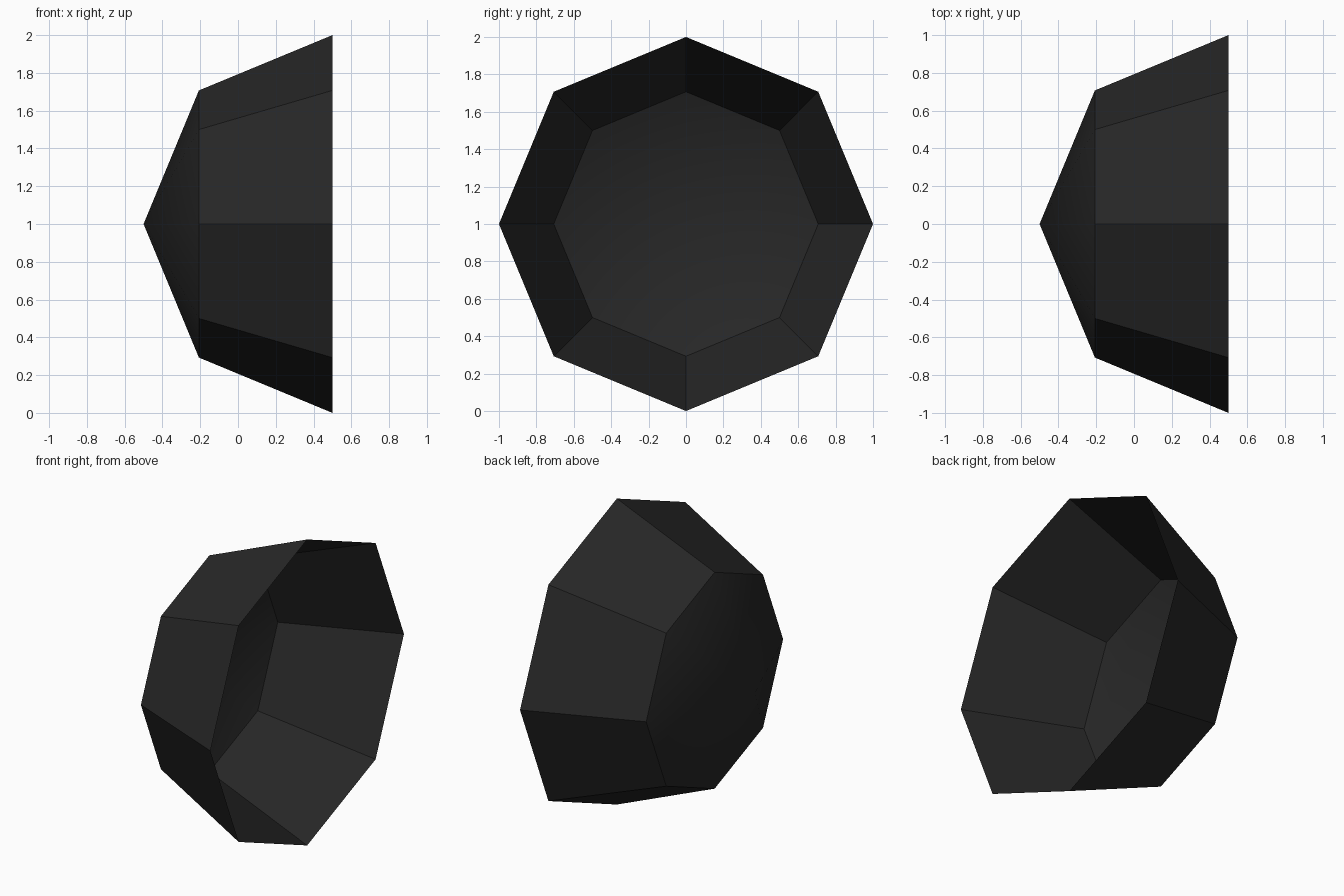
import bpy, bmesh, math
from mathutils import Matrix

cube = bpy.data.objects.get("Cube")
if cube:
    bpy.data.objects.remove(cube, do_unlink=True)

# Charcoal material
color = (0.02, 0.02, 0.02, 1)
mat = bpy.data.materials.new("charcoal")
mat.use_nodes = True
mat.diffuse_color = color
mat.node_tree.nodes["Principled BSDF"].inputs["Base Color"].default_value = color

# Open bowl: half of an eight-sided sphere, pole towards -x, rim towards +x
bm = bmesh.new()
bmesh.ops.create_uvsphere(bm, u_segments=8, v_segments=4, radius=1)
lower = [v for v in bm.verts if v.co.z < -0.01]
bmesh.ops.delete(bm, geom=lower, context='VERTS')
place = Matrix.Translation((0.5, 0, 1)) @ Matrix.Rotation(-math.pi / 2, 4, 'Y')
bmesh.ops.transform(bm, matrix=place, verts=bm.verts)

mesh = bpy.data.meshes.new("bowl_shell")
bm.to_mesh(mesh)
bm.free()
mesh.materials.append(mat)
bowl = bpy.data.objects.new("bowl_shell", mesh)
bpy.context.collection.objects.link(bowl)

# Smooth end cap, crisp side panels
bpy.ops.object.select_all(action='DESELECT')
bowl.select_set(True)
bpy.context.view_layer.objects.active = bowl
bpy.ops.object.shade_smooth_by_angle(angle=math.radians(30))
